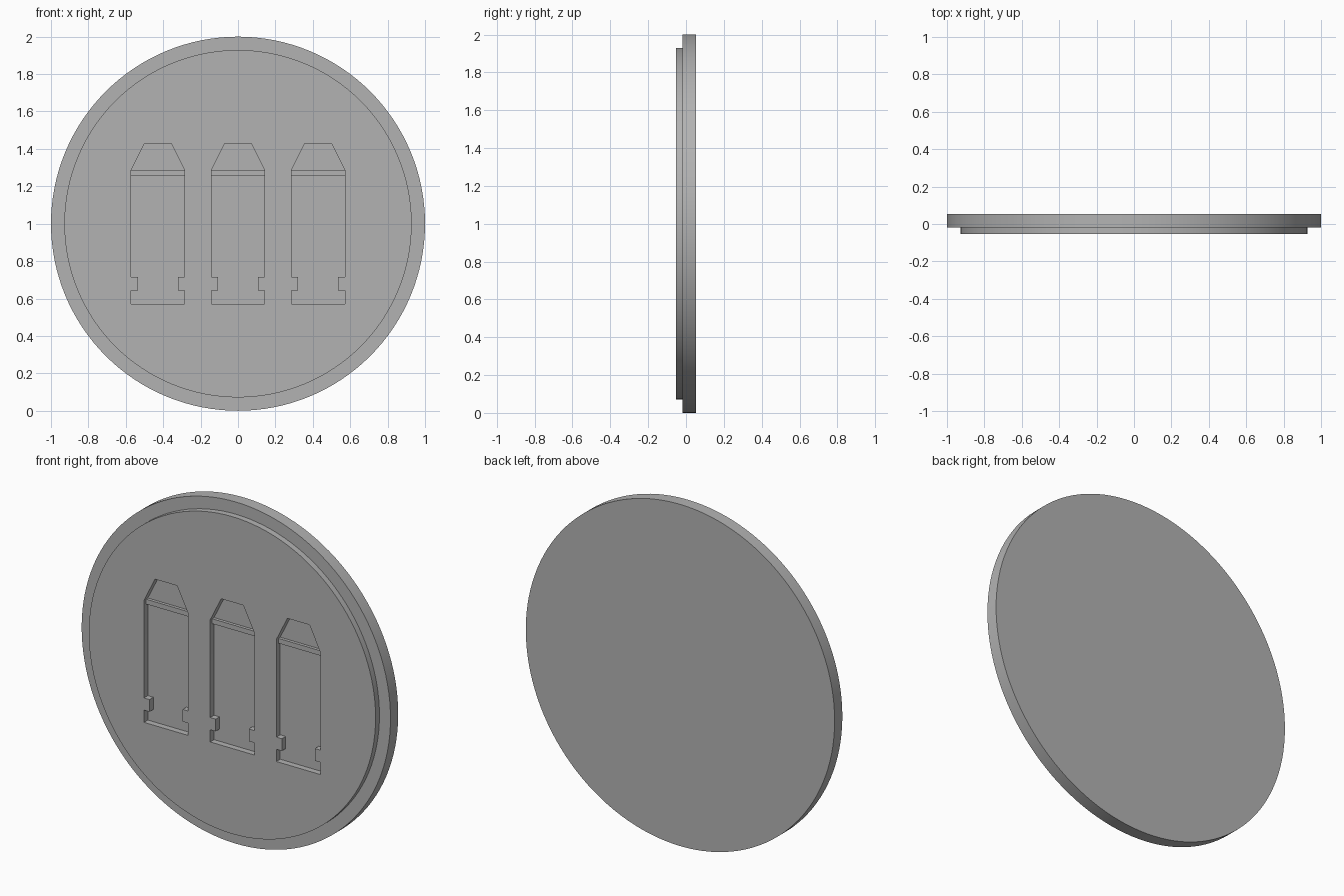
import bpy
from math import cos, sin, pi, radians

if "Cube" in bpy.data.objects:
    bpy.data.objects.remove(bpy.data.objects["Cube"], do_unlink=True)

UNIT = 1 / 28          # design grid: the disc has a radius of 28 units
SEGMENTS = 128

grey = bpy.data.materials.new("plain grey")
grey.use_nodes = True
colour = (0.45, 0.45, 0.45, 1)
grey.diffuse_color = colour
grey.node_tree.nodes["Principled BSDF"].inputs["Base Color"].default_value = colour


def circle(radius):
    return [(radius * cos(2 * pi * i / SEGMENTS), radius * sin(2 * pi * i / SEGMENTS))
            for i in range(SEGMENTS)]


def plate(name, outlines, front, back):
    """Filled flat outlines (inner ones become holes), standing upright, thick along y."""
    curve = bpy.data.curves.new(name, "CURVE")
    curve.dimensions = "2D"
    curve.fill_mode = "BOTH"
    curve.extrude = (back - front) / 2 * UNIT
    for points in outlines:
        spline = curve.splines.new("POLY")
        spline.points.add(len(points) - 1)
        for p, (x, z) in zip(spline.points, points):
            p.co = (x * UNIT, z * UNIT, 0, 1)
        spline.use_cyclic_u = True
    curve.materials.append(grey)
    obj = bpy.data.objects.new(name, curve)
    bpy.context.collection.objects.link(obj)
    obj.location = (0, (front + back) / 2 * UNIT, 1)
    obj.rotation_euler.x = radians(90)
    bpy.ops.object.select_all(action="DESELECT")
    obj.select_set(True)
    bpy.context.view_layer.objects.active = obj
    bpy.ops.object.convert(target="MESH")
    bpy.ops.object.shade_smooth_by_angle(angle=radians(30))
    return obj


# Cartridge-shaped slot: right half profile, mirrored to the left
half = [(4, -12), (4, -10), (3, -10), (3, -8), (4, -8), (4, 8), (2, 12)]
slot = half + [(-x, z) for x, z in reversed(half)]
centres = (-12, 0, 12)
slots = [[(x + c, z) for x, z in slot] for c in centres]

# Back disc and raised front disc with the three slots cut through
plate("base_disc", [circle(28)], -0.5, 1.5)
plate("raised_disc", [circle(26)] + slots, -1.5, -0.5)

# Thin bar across each slot, between the tip and the body
for side, c in zip(("right", "middle", "left"), centres):
    bar = [(c - 4, 7.2), (c + 4, 7.2), (c + 4, 8), (c - 4, 8)]
    plate(side + "_slot_bar", [bar], -1, -0.5)
